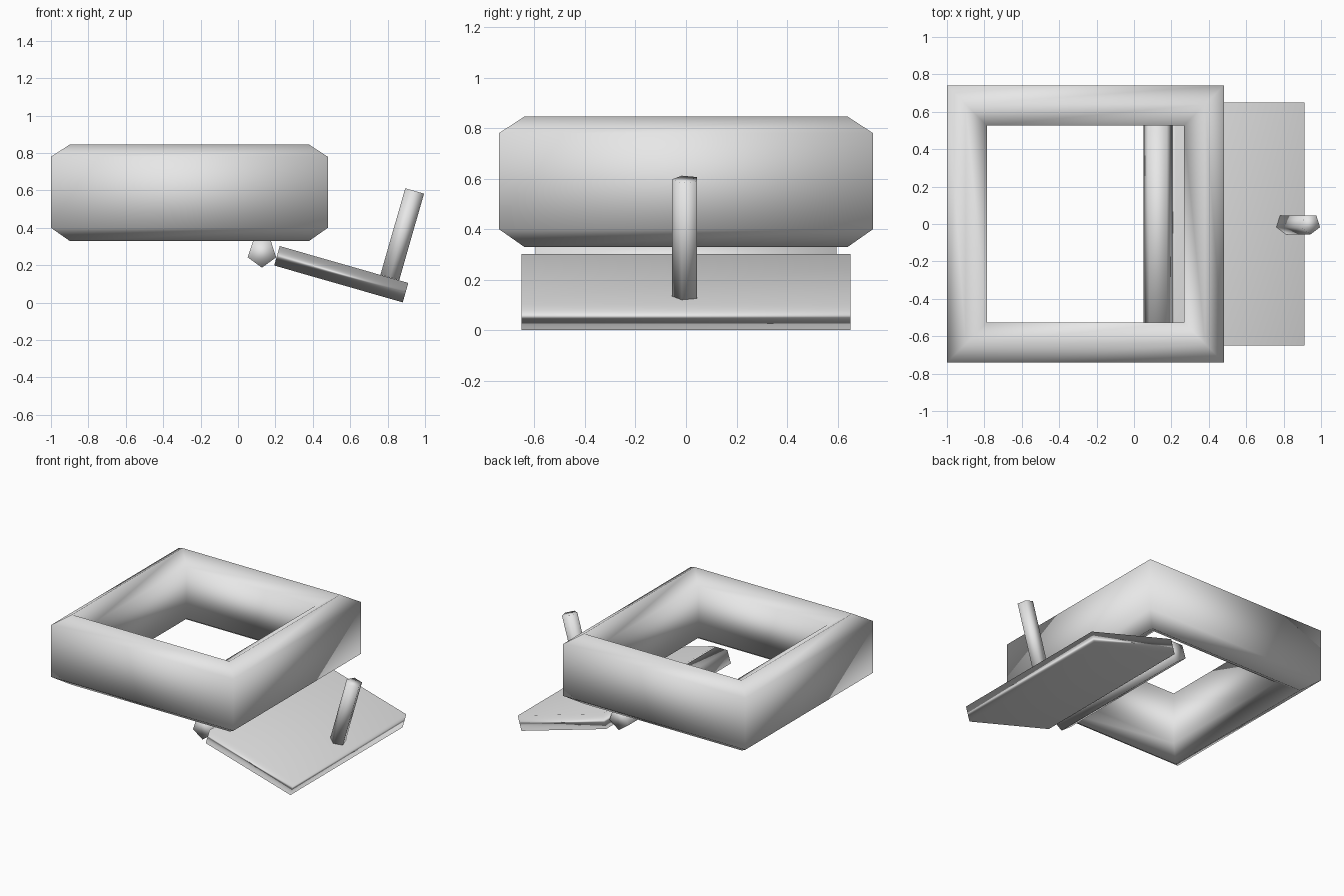
import bpy, bmesh
from math import pi, radians

cube = bpy.data.objects.get("Cube")
if cube:
    bpy.data.objects.remove(cube, do_unlink=True)

grey = bpy.data.materials.new("plain grey")
grey.use_nodes = True
grey.diffuse_color = (0.8, 0.8, 0.8, 1)
grey.node_tree.nodes["Principled BSDF"].inputs["Base Color"].default_value = (0.8, 0.8, 0.8, 1)

TILT = radians(16)


def finish(obj, name):
    obj.name = name
    obj.data.name = name
    obj.data.materials.clear()
    obj.data.materials.append(grey)
    for poly in obj.data.polygons:
        poly.use_smooth = True


def rod(name, radius, length, location, rotation):
    """Five-sided smooth rod."""
    bpy.ops.mesh.primitive_cylinder_add(vertices=5, radius=radius, depth=length,
                                        location=location, rotation=rotation)
    finish(bpy.context.object, name)


# Square frame: a six-sided section carried round four corners
section = [(0.74, 0.40), (0.74, 0.78), (0.64, 0.845),
           (0.526, 0.78), (0.526, 0.40), (0.64, 0.33)]
corners = [(1, 1), (-1, 1), (-1, -1), (1, -1)]
bm = bmesh.new()
rings = [[bm.verts.new((sx * r, sy * r, z)) for r, z in section] for sx, sy in corners]
for i, ring in enumerate(rings):
    following = rings[(i + 1) % len(rings)]
    for j in range(len(section)):
        k = (j + 1) % len(section)
        bm.faces.new((ring[j], following[j], following[k], ring[k]))
bmesh.ops.recalc_face_normals(bm, faces=bm.faces)
mesh = bpy.data.meshes.new("square_frame")
bm.to_mesh(mesh)
bm.free()
frame = bpy.data.objects.new("square_frame", mesh)
bpy.context.collection.objects.link(frame)
frame.location.x = -0.26
finish(frame, "square_frame")

# Hinge rod under the frame, one edge pointing down
rod("hinge_rod", 0.08, 1.19, (0.128, 0, 0.267), (-pi / 2, 0, 0))

# Sloping flap
bpy.ops.mesh.primitive_cube_add(size=1, location=(0.552, 0, 0.152), rotation=(0, TILT, 0))
flap = bpy.context.object
flap.scale = (0.715, 1.30, 0.108)
finish(flap, "flap")

# Handle standing square to the flap
rod("handle", 0.055, 0.481, (0.878, 0, 0.366), (pi, TILT, 0))
